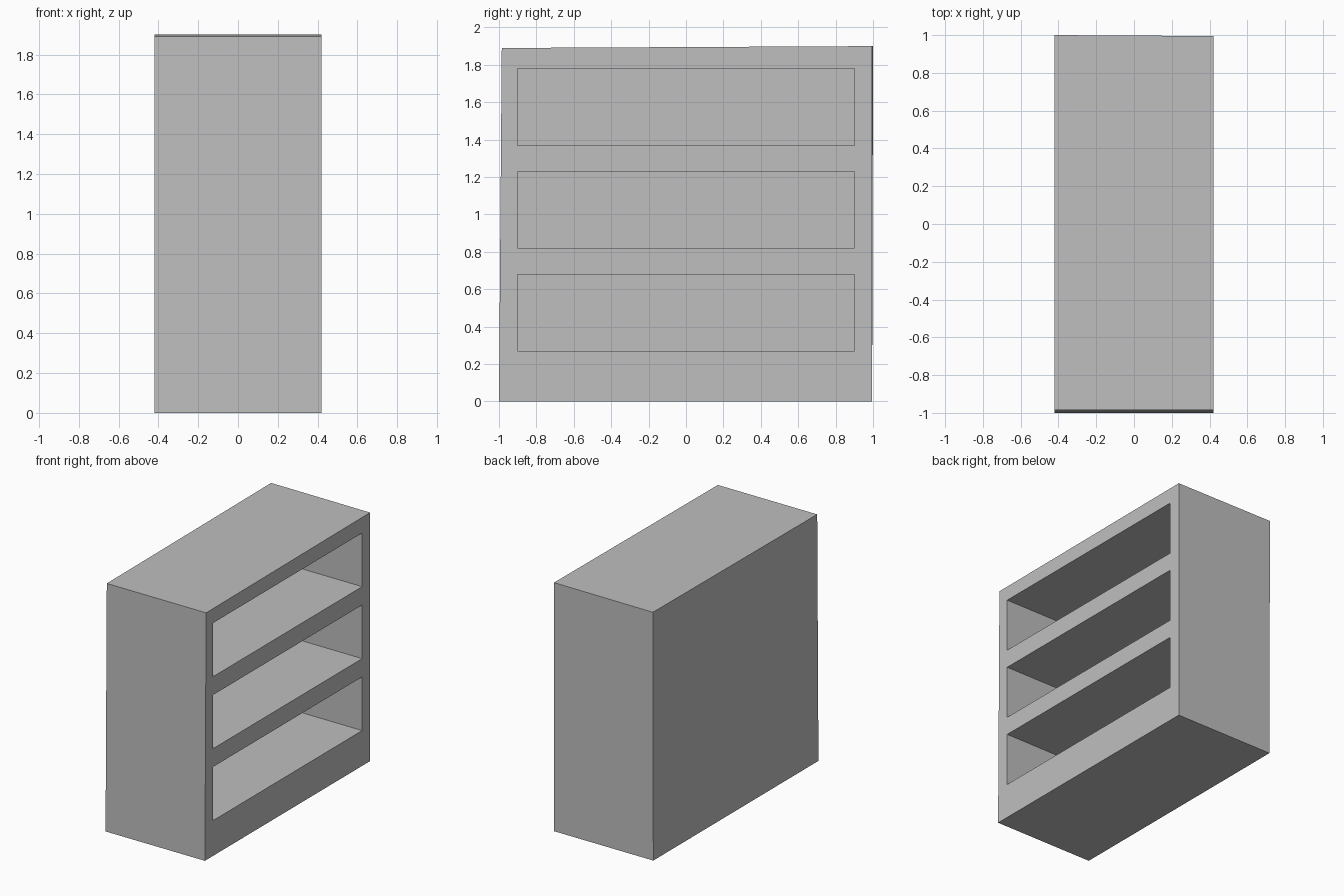
import bpy
import bmesh
from mathutils import Matrix, Vector

default = bpy.data.objects.get("Cube")
if default:
    bpy.data.objects.remove(default, do_unlink=True)

HALF_X, HEIGHT = 0.42, 1.9

grey = bpy.data.materials.new("plain_grey")
grey.use_nodes = True
colour = (0.52, 0.52, 0.52, 1)
grey.diffuse_color = colour
grey.node_tree.nodes["Principled BSDF"].inputs["Base Color"].default_value = colour


def add_box(bm, low, high):
    low, high = Vector(low), Vector(high)
    place = Matrix.Translation((low + high) / 2) @ Matrix.Diagonal((*(high - low), 1))
    return bmesh.ops.create_cube(bm, size=1, matrix=place)["verts"]


def make_object(name, bm):
    mesh = bpy.data.meshes.new(name)
    bm.to_mesh(mesh)
    bm.free()
    mesh.materials.append(grey)
    obj = bpy.data.objects.new(name, mesh)
    bpy.context.collection.objects.link(obj)
    return obj


# Cabinet body, its top edges slightly out of square
bm = bmesh.new()
for v in add_box(bm, (-HALF_X, -1, 0), (HALF_X, 0.995, HEIGHT)):
    if v.co.z > 1:
        if v.co.y < 0:
            v.co.y += 0.015
            v.co.z -= 0.01
        elif v.co.x < 0:
            v.co.y += 0.005
cabinet = make_object("shelf_cabinet", bm)

# Three open compartments on the +x side, leaving a back panel
bm = bmesh.new()
for bottom in (0.27, 0.82, 1.37):
    add_box(bm, (-HALF_X + 0.1, -0.9, bottom), (HALF_X + 0.1, 0.9, bottom + 0.41))
cutter = make_object("compartment_cutter", bm)
cutter.hide_render = True
cutter.hide_set(True)
cutter.display_type = 'WIRE'

cut = cabinet.modifiers.new("compartments", 'BOOLEAN')
cut.operation = 'DIFFERENCE'
cut.solver = 'EXACT'
cut.object = cutter
